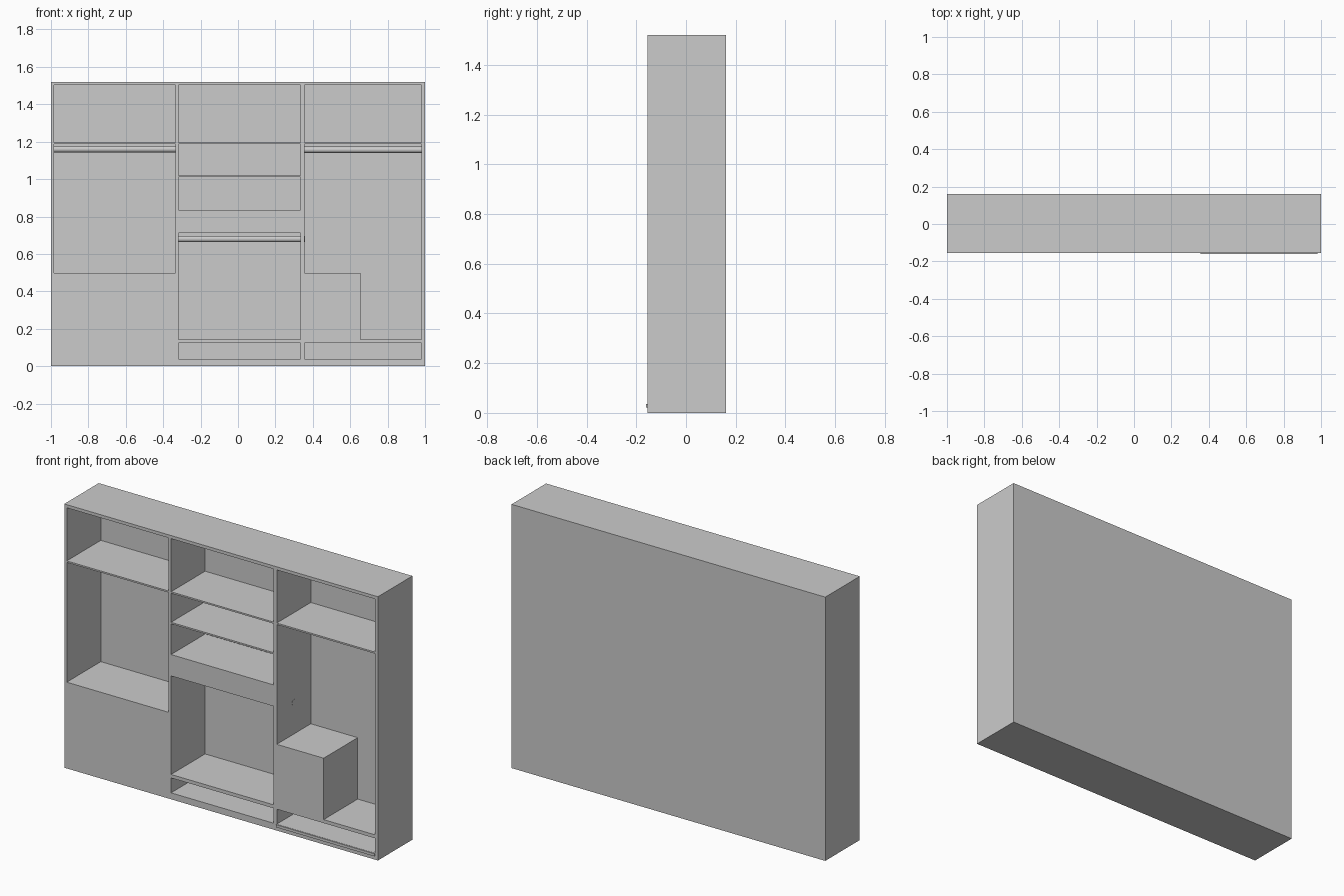
import bpy, bmesh
from math import pi
from mathutils import Matrix

if "Cube" in bpy.data.objects:
    bpy.data.objects.remove(bpy.data.objects["Cube"])

FRONT, BACK, INNER = -0.154, 0.16, 0.156


def add_prism(bm, profile, y0, y1):
    """Extrude an (x, z) outline from y0 to y1."""
    face = bm.faces.new([bm.verts.new((x, y0, z)) for x, z in profile])
    ext = bmesh.ops.extrude_face_region(bm, geom=[face])
    verts = [g for g in ext["geom"] if isinstance(g, bmesh.types.BMVert)]
    bmesh.ops.translate(bm, verts=verts, vec=(0, y1 - y0, 0))


def rect(x0, x1, z0, z1):
    return [(x0, z0), (x1, z0), (x1, z1), (x0, z1)]


def make_object(name, bm):
    bmesh.ops.recalc_face_normals(bm, faces=bm.faces[:])
    mesh = bpy.data.meshes.new(name)
    bm.to_mesh(mesh)
    bm.free()
    obj = bpy.data.objects.new(name, mesh)
    bpy.context.collection.objects.link(obj)
    return obj


def prisms(name, profiles, y0, y1):
    bm = bmesh.new()
    for p in profiles:
        add_prism(bm, p, y0, y1)
    return make_object(name, bm)


# Columns of the wardrobe
LEFT, MID, RIGHT = (-0.984, -0.334), (-0.319, 0.333), (0.355, 0.981)

# Open compartments, including the L-shaped one around the corner box
niches = [rect(*c, 1.196, 1.502) for c in (LEFT, MID, RIGHT)]
niches += [rect(*LEFT, 0.497, 1.187)]
niches += [rect(*MID, *z) for z in ((1.02, 1.187), (0.834, 1.011),
                                    (0.143, 0.711), (0.037, 0.123))]
niches += [rect(*RIGHT, 0.037, 0.123)]
niches += [[(0.654, 0.143), (RIGHT[1], 0.143), (RIGHT[1], 1.187),
            (RIGHT[0], 1.187), (RIGHT[0], 0.497), (0.654, 0.497)]]

# Cabinet body with the compartments cut out
body = prisms("cabinet_body", [rect(-1, 1, 0, 1.52)], FRONT, BACK)
cutter = prisms("niche_cutter", niches, FRONT - 0.1, INNER)
cutter.hide_render = True
mod = body.modifiers.new("niches", "BOOLEAN")
mod.operation = "DIFFERENCE"
mod.solver = "EXACT"
mod.object = cutter
bpy.context.view_layer.objects.active = body
body.select_set(True)
bpy.ops.object.modifier_apply(modifier=mod.name)
bpy.data.objects.remove(cutter, do_unlink=True)


# Hanging rails; the middle one pokes through the right partition
def rail(name, x0, x1, z, r=0.017):
    bm = bmesh.new()
    bmesh.ops.create_cone(bm, cap_ends=True, segments=24, radius1=r, radius2=r,
                          depth=x1 - x0,
                          matrix=Matrix.Translation(((x0 + x1) / 2, 0, z))
                          @ Matrix.Rotation(pi / 2, 4, "Y"))
    obj = make_object(name, bm)
    bpy.ops.object.select_all(action="DESELECT")
    bpy.context.view_layer.objects.active = obj
    obj.select_set(True)
    bpy.ops.object.shade_smooth_by_angle()


rail("left_rail", *LEFT, 1.16)
rail("middle_rail", MID[0], RIGHT[0] + 0.002, 0.68)
rail("right_rail", *RIGHT, 1.157)

# Thin lip below the bottom right compartment
prisms("front_lip", [rect(*RIGHT, 0.021, 0.036)], -0.16, FRONT)
